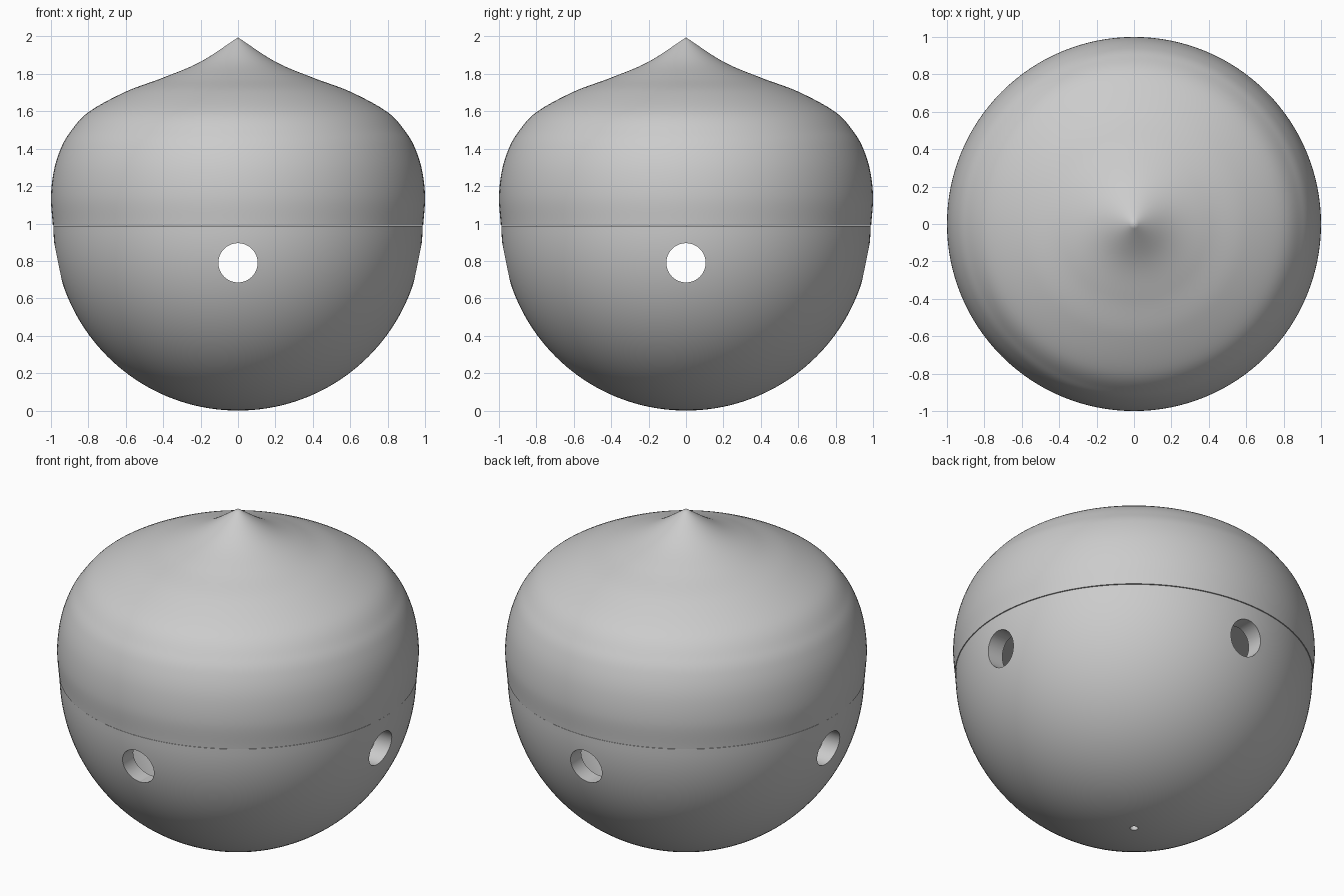
import bpy, bmesh, math
from mathutils import Vector, Matrix

cube = bpy.data.objects.get("Cube")
if cube:
    bpy.data.objects.remove(cube, do_unlink=True)

SEAM, RADIUS, WALL, SEGMENTS = 0.99, 0.987, 0.1, 128

grey = bpy.data.materials.new("plain grey")
grey.use_nodes = True
grey.diffuse_color = (0.6, 0.6, 0.6, 1)
grey.node_tree.nodes["Principled BSDF"].inputs["Base Color"].default_value = grey.diffuse_color


def smooth_path(points, steps=8):
    """Catmull-Rom curve through profile points."""
    pts = [Vector(p) for p in points]
    pts = [2 * pts[0] - pts[1]] + pts + [2 * pts[-1] - pts[-2]]
    path = []
    for a, b, c, d in zip(pts, pts[1:], pts[2:], pts[3:]):
        for i in range(steps):
            t = i / steps
            path.append(0.5 * (2 * b + (c - a) * t + (2 * a - 5 * b + 4 * c - d) * t**2
                               + (3 * b - a - 3 * c + d) * t**3))
    return path + [pts[-2]]


def revolve(name, profile):
    """Spin a closed (radius, height) profile about z."""
    bm = bmesh.new()
    verts = [bm.verts.new((r, 0, z)) for r, z in profile]
    edges = [bm.edges.new(pair) for pair in zip(verts, verts[1:])]
    bmesh.ops.spin(bm, geom=verts + edges, axis=(0, 0, 1), cent=(0, 0, 0),
                   angle=math.tau, steps=SEGMENTS, use_duplicate=False)
    bmesh.ops.remove_doubles(bm, verts=bm.verts, dist=0.0003)
    bmesh.ops.recalc_face_normals(bm, faces=bm.faces)
    return finish(name, bm)


def finish(name, bm):
    mesh = bpy.data.meshes.new(name)
    bm.to_mesh(mesh)
    bm.free()
    mesh.materials.append(grey)
    obj = bpy.data.objects.new(name, mesh)
    bpy.context.collection.objects.link(obj)
    return obj


def drill(target, radius, depth, matrix):
    """Cut a round hole and remove the cutter."""
    bm = bmesh.new()
    bmesh.ops.create_cone(bm, cap_ends=True, segments=64, radius1=radius,
                          radius2=radius, depth=depth, matrix=matrix)
    cutter = finish("hole_cutter", bm)
    cutter.hide_render = True
    cut = target.modifiers.new("hole", "BOOLEAN")
    cut.operation, cut.solver, cut.object = "DIFFERENCE", "EXACT", cutter
    bpy.ops.object.select_all(action="DESELECT")
    bpy.context.view_layer.objects.active = target
    target.select_set(True)
    bpy.ops.object.modifier_apply(modifier=cut.name)
    bpy.data.objects.remove(cutter, do_unlink=True)


# Hollow half-round bowl
def arc(radius, n=40):
    return [(radius * math.sin(a), SEAM - radius * math.cos(a))
            for a in (i / n * math.pi / 2 for i in range(n + 1))]


bowl = revolve("bowl", arc(RADIUS) + arc(RADIUS - WALL)[::-1])
bowl.location.z = RADIUS - SEAM

# Four side holes and a small drain hole
for axis in ("X", "Y"):
    turn = Matrix.Rotation(math.pi / 2, 4, "Y" if axis == "X" else "X")
    drill(bowl, 0.105, 3, Matrix.Translation((0, 0, 0.79)) @ turn)
drill(bowl, 0.022, 0.5, Matrix.Identity(4))

# Pointed hollow lid
outer = smooth_path([(0.99, 0.99), (1.0, 1.14), (0.985, 1.28), (0.95, 1.395), (0.9, 1.485),
                     (0.8, 1.595), (0.6, 1.705), (0.4, 1.78), (0.2, 1.865), (0, 1.995)])
inner = [(p.x * (1 - WALL), SEAM + (p.y - SEAM) * (1 - WALL)) for p in outer]
lid = revolve("lid", [tuple(p) for p in outer] + inner[::-1])
# close the lid's rim
bm = bmesh.new()
bm.from_mesh(lid.data)
rim = [e for e in bm.edges if e.is_boundary]
if rim:
    bmesh.ops.bridge_loops(bm, edges=rim)
bmesh.ops.recalc_face_normals(bm, faces=bm.faces)
bm.to_mesh(lid.data)
bm.free()

for obj in (bowl, lid):
    bpy.ops.object.select_all(action="DESELECT")
    bpy.context.view_layer.objects.active = obj
    obj.select_set(True)
    bpy.ops.object.shade_smooth_by_angle(angle=math.radians(35))
